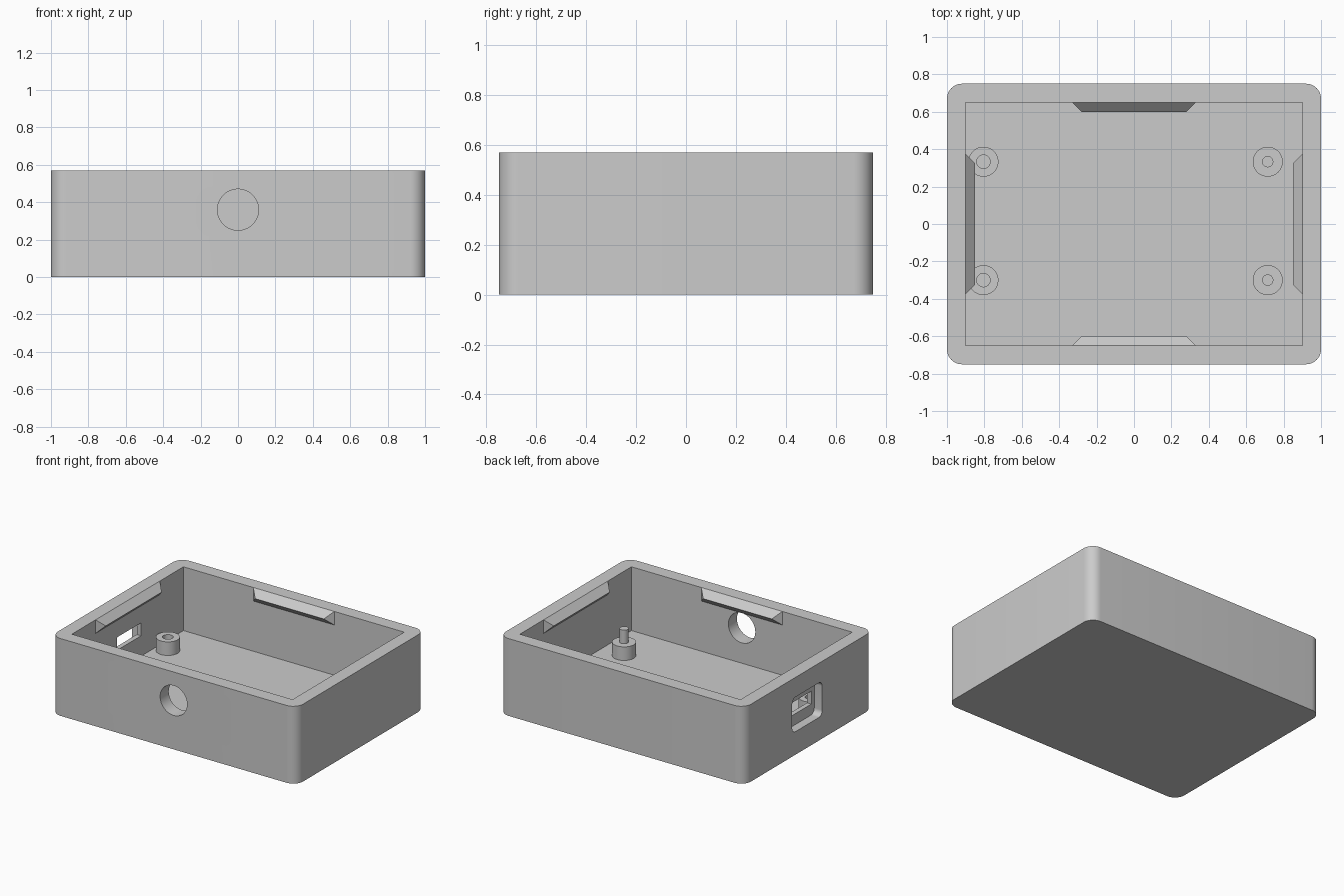
import bpy, bmesh, math
from mathutils import Matrix, Vector

if "Cube" in bpy.data.objects:
    bpy.data.objects.remove(bpy.data.objects["Cube"], do_unlink=True)

W, D, H = 2.0, 1.5, 0.57      # outer size
WALL, FLOOR = 0.1, 0.1
IN_X, IN_Y = W / 2 - WALL, D / 2 - WALL
BOARD_Y = 0.0165              # centre line of posts and port

gray = bpy.data.materials.new("light gray plastic")
gray.use_nodes = True
gray.diffuse_color = (0.6, 0.6, 0.6, 1)
gray.node_tree.nodes["Principled BSDF"].inputs["Base Color"].default_value = gray.diffuse_color


def finish(name, bm):
    bmesh.ops.recalc_face_normals(bm, faces=bm.faces)
    mesh = bpy.data.meshes.new(name)
    bm.to_mesh(mesh)
    bm.free()
    mesh.materials.append(gray)
    obj = bpy.data.objects.new(name, mesh)
    bpy.context.collection.objects.link(obj)
    return obj


def select(obj):
    bpy.ops.object.select_all(action="DESELECT")
    obj.select_set(True)
    bpy.context.view_layer.objects.active = obj


def smooth(obj):
    select(obj)
    bpy.ops.object.shade_smooth_by_angle(angle=math.radians(30))


def box(name, low, high, radius=0, axis=2):
    """Box between two corners, edges along one axis optionally rounded."""
    low, high = Vector(low), Vector(high)
    bm = bmesh.new()
    bmesh.ops.create_cube(bm, size=1)
    for v in bm.verts:
        v.co = (low + high) / 2 + v.co * (high - low)
    if radius:
        edges = [e for e in bm.edges
                 if abs((e.verts[0].co - e.verts[1].co)[axis]) > 1e-4]
        bmesh.ops.bevel(bm, geom=edges, offset=radius, segments=10,
                        profile=0.5, affect="EDGES")
    return finish(name, bm)


def cylinder(name, centre, radius, length, axis="Z"):
    bm = bmesh.new()
    bmesh.ops.create_cone(bm, cap_ends=True, segments=48, radius1=radius,
                          radius2=radius, depth=length)
    if axis == "Y":
        bm.transform(Matrix.Rotation(math.pi / 2, 4, "X"))
    bm.transform(Matrix.Translation(centre))
    return finish(name, bm)


def cut(obj, cutter):
    cutter.hide_render = True
    mod = obj.modifiers.new("cut", "BOOLEAN")
    mod.operation, mod.solver, mod.object = "DIFFERENCE", "EXACT", cutter
    select(obj)
    bpy.ops.object.modifier_apply(modifier=mod.name)
    bpy.data.objects.remove(cutter, do_unlink=True)


# Open tray with rounded outer corners
tray = box("tray", (-W / 2, -D / 2, 0), (W / 2, D / 2, H), radius=0.08)
cut(tray, box("cavity", (-IN_X, -IN_Y, FLOOR), (IN_X, IN_Y, H + 0.2)))

# Round cable hole in the front wall
cut(tray, cylinder("cable_hole", (0, -D / 2 + 0.05, 0.36), 0.11, 0.3, "Y"))

# Port in the right wall: rounded outer recess and a smaller slot
cut(tray, box("port_recess", (-1.1, BOARD_Y - 0.175, 0.17),
              (-0.935, BOARD_Y + 0.175, 0.425), radius=0.04, axis=0))
cut(tray, box("port_slot", (-1.05, BOARD_Y - 0.14, 0.25),
              (-0.85, BOARD_Y + 0.14, 0.345)))
smooth(tray)

# Board posts: hollow on the right, with pins on the left
for end, side in (("front", -1), ("back", 1)):
    y = BOARD_Y + side * 0.3165
    hollow = cylinder(f"{end}_right_post", (-0.805, y, 0.15), 0.08, 0.1)
    cut(hollow, cylinder("post_hole", (-0.805, y, 0.2), 0.036, 0.19))
    smooth(hollow)
    smooth(cylinder(f"{end}_left_post", (0.715, y, 0.15), 0.08, 0.1))
    smooth(cylinder(f"{end}_left_pin", (0.715, y, 0.25), 0.03, 0.1))


def snap_ridge(name, half, wall, angle):
    """Wedge ridge with mitred ends, hanging from the rim."""
    tip = 0.05
    bm = bmesh.new()
    ends = []
    for s in (-1, 1):
        ends.append([bm.verts.new(p) for p in (
            (s * half, wall, H),
            (s * (half - tip), wall - tip, H - tip),
            (s * half, wall, H - 2 * tip))])
    a, b = ends
    bm.faces.new(a)
    bm.faces.new(b)
    for i in range(3):
        j = (i + 1) % 3
        bm.faces.new((a[i], a[j], b[j], b[i]))
    bm.transform(Matrix.Rotation(math.radians(angle), 4, "Z"))
    finish(name, bm)


# Snap ridges on the four inner walls
snap_ridge("back_ridge", 0.33, IN_Y, 0)
snap_ridge("front_ridge", 0.33, IN_Y, 180)
snap_ridge("right_ridge", 0.375, IN_X, 90)
snap_ridge("left_ridge", 0.375, IN_X, -90)
